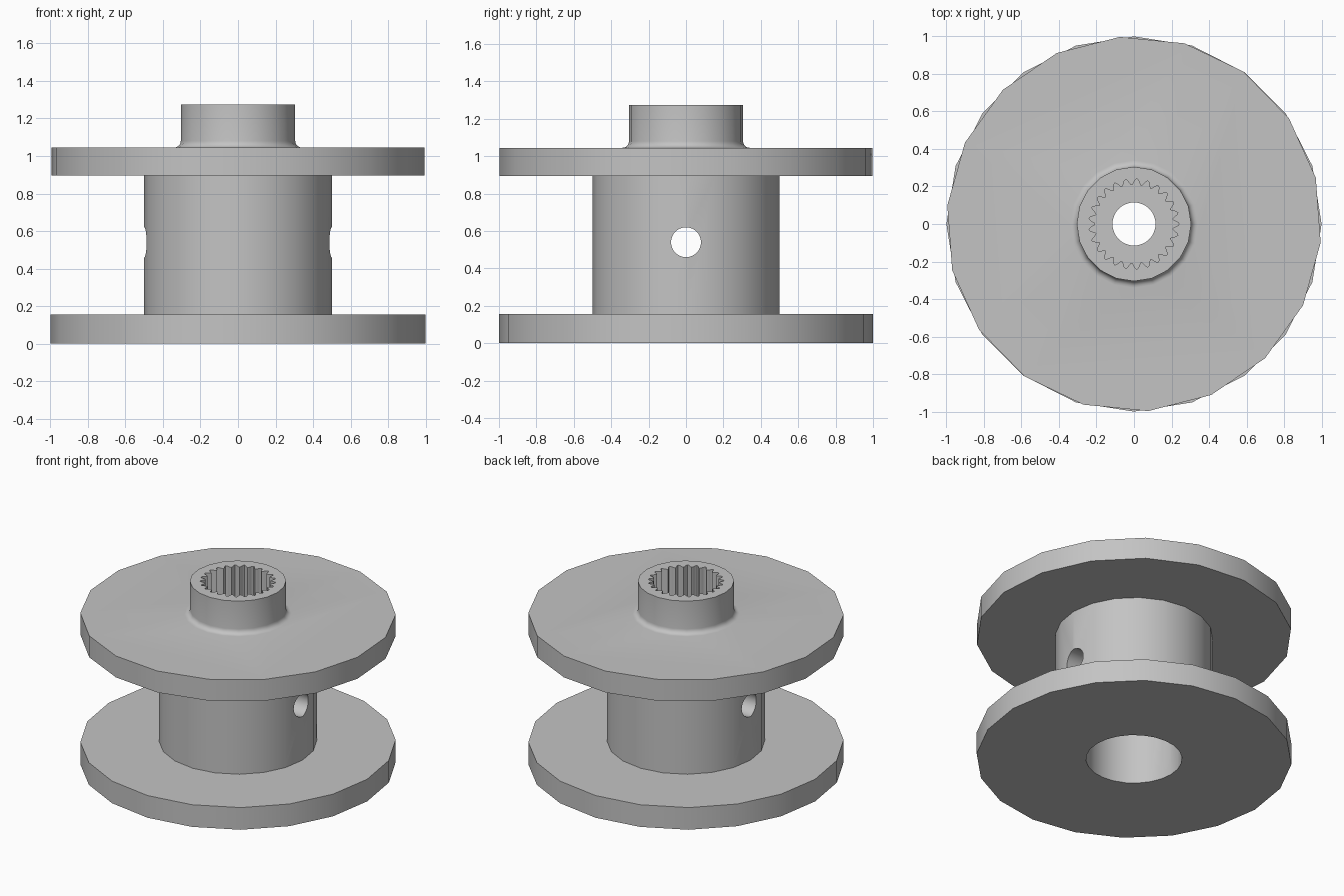
import bpy
import bmesh
from math import sin, cos, pi, radians
from mathutils import Matrix

cube = bpy.data.objects.get("Cube")
if cube:
    bpy.data.objects.remove(cube, do_unlink=True)

# Single grey material
grey = bpy.data.materials.new("plain grey")
grey.use_nodes = True
colour = (0.55, 0.55, 0.55, 1)
grey.diffuse_color = colour
grey.node_tree.nodes["Principled BSDF"].inputs["Base Color"].default_value = colour


def loft(name, rings):
    """Closed solid from stacked outlines, each a list of (x, y, z)."""
    bm = bmesh.new()
    loops = [[bm.verts.new(p) for p in ring] for ring in rings]
    for low, high in zip(loops, loops[1:]):
        for i in range(len(low)):
            j = (i + 1) % len(low)
            bm.faces.new((low[i], low[j], high[j], high[i]))
    bm.faces.new(loops[0][::-1])
    bm.faces.new(loops[-1])
    mesh = bpy.data.meshes.new(name)
    bm.to_mesh(mesh)
    bm.free()
    mesh.materials.append(grey)
    obj = bpy.data.objects.new(name, mesh)
    bpy.context.collection.objects.link(obj)
    return obj


def turned(name, profile, sides, turn=0):
    """Solid of revolution from (radius, height) pairs."""
    angles = [radians(turn) + 2 * pi * i / sides for i in range(sides)]
    return loft(name, [[(r * cos(a), r * sin(a), z) for a in angles] for r, z in profile])


# Solid parts
spool = turned("spool_body", [(1, 0), (1, 0.155)], 20)
barrel = turned("barrel", [(0.5, 0.08), (0.5, 0.97)], 20)
top_flange = turned("top_flange", [(1, 0.895), (1, 1.045)], 18, 14.3)

# Hub with a fillet at its foot
fillet = [(0.34 - 0.035 * sin(t), 1.08 - 0.035 * cos(t))
          for t in [radians(18 * k) for k in range(6)]]
hub = turned("hub", [(0.34, 0.97)] + fillet + [(0.305, 1.275)], 20)

# Bores and cross hole
bore = turned("bore_cutter", [(0.305, -0.1), (0.305, 0.86)], 24)
screw_hole = turned("screw_hole_cutter", [(0.115, 0.7), (0.115, 1.1)], 32)
cross_hole = turned("cross_hole_cutter", [(0.08, -0.8), (0.08, 0.8)], 32)
cross_hole.data.transform(Matrix.Translation((0, 0, 0.54)) @ Matrix.Rotation(pi / 2, 4, 'Y'))

# Toothed socket in the hub
teeth, steps = 25, 8
outline = []
for i in range(teeth * steps):
    a = 2 * pi * i / (teeth * steps)
    r = 0.224 + 0.017 * cos(teeth * a)
    outline.append((r * cos(a), r * sin(a)))
socket = loft("socket_cutter", [[(x, y, z) for x, y in outline] for z in (0.96, 1.4)])

# Merge the solids, then cut the openings
helpers = [(barrel, 'UNION'), (top_flange, 'UNION'), (hub, 'UNION'),
           (bore, 'DIFFERENCE'), (screw_hole, 'DIFFERENCE'),
           (socket, 'DIFFERENCE'), (cross_hole, 'DIFFERENCE')]
for helper, operation in helpers:
    mod = spool.modifiers.new(helper.name, 'BOOLEAN')
    mod.operation = operation
    mod.solver = 'EXACT'
    mod.object = helper
    helper.hide_render = True

graph = bpy.context.evaluated_depsgraph_get()
merged = bpy.data.meshes.new_from_object(spool.evaluated_get(graph))
spool.modifiers.clear()
spool.data = merged
for helper, _ in helpers:
    bpy.data.objects.remove(helper, do_unlink=True)

# Smooth round walls, crisp rims
bpy.ops.object.select_all(action='DESELECT')
spool.select_set(True)
bpy.context.view_layer.objects.active = spool
bpy.ops.object.shade_smooth_by_angle(angle=radians(30))
